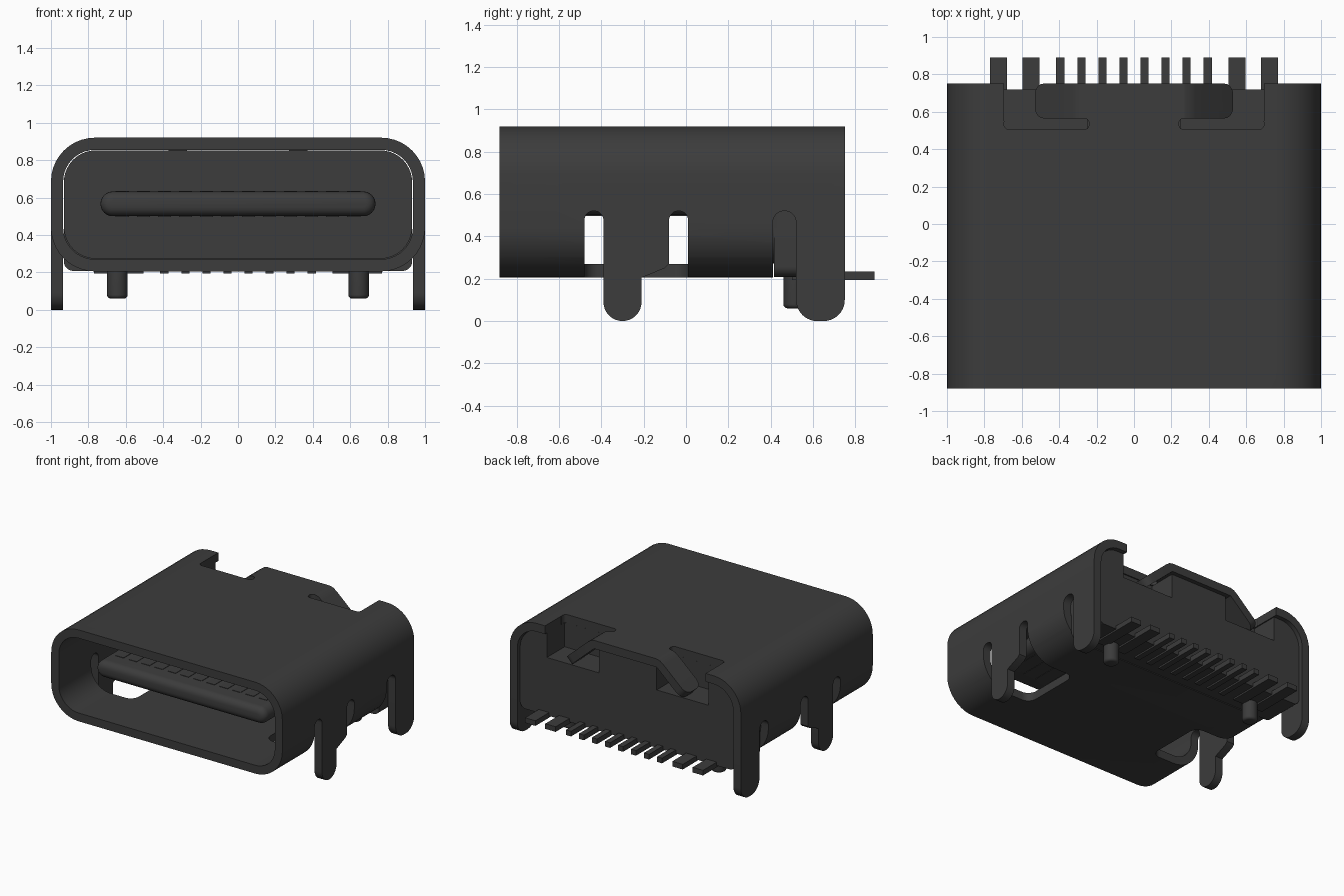
import bpy, bmesh, math

cube = bpy.data.objects.get("Cube")
if cube:
    bpy.data.objects.remove(cube, do_unlink=True)

metal = bpy.data.materials.new("dark_grey")
metal.use_nodes = True
GREY = (0.045, 0.045, 0.045, 1)
metal.diffuse_color = GREY
metal.node_tree.nodes["Principled BSDF"].inputs["Base Color"].default_value = GREY

TO_3D = {"x": lambda p, t: (t, p[0], p[1]),
         "y": lambda p, t: (p[0], t, p[1]),
         "z": lambda p, t: (p[0], p[1], t)}


def rounded(u0, u1, v0, v1, low=0.0, high=None, seg=10):
    """Rectangle outline with separate lower and upper corner radii."""
    high = low if high is None else high
    pts = []
    for i, (u, v, r) in enumerate([(u1, v1, high), (u0, v1, high), (u0, v0, low), (u1, v0, low)]):
        cu = u - r if u == u1 else u + r
        cv = v - r if v == v1 else v + r
        for k in range(seg + 1 if r else 1):
            a = math.radians(90) * (i + k / seg)
            p = (cu + r * math.cos(a), cv + r * math.sin(a))
            if not pts or math.dist(p, pts[-1]) > 1e-5:
                pts.append(p)
    if math.dist(pts[0], pts[-1]) < 1e-5:
        pts.pop()
    return pts


def prism(name, pts, axis, a, b, end_bevel=0.0, mirror=1):
    """Extrude an outline along an axis; optionally round the edge of end a."""
    bm = bmesh.new()
    first, last = ([bm.verts.new(TO_3D[axis](p, t)) for p in pts] for t in (a, b))
    cap = bm.faces.new(first)
    bm.faces.new(last)
    for i in range(len(pts)):
        j = (i + 1) % len(pts)
        bm.faces.new((first[i], first[j], last[j], last[i]))
    if end_bevel:
        bmesh.ops.recalc_face_normals(bm, faces=bm.faces)
        bmesh.ops.bevel(bm, geom=list(cap.edges), offset=end_bevel, segments=5,
                        profile=0.5, affect="EDGES")
    for v in bm.verts:
        v.co.x *= mirror
    bmesh.ops.recalc_face_normals(bm, faces=bm.faces)
    mesh = bpy.data.meshes.new(name)
    bm.to_mesh(mesh)
    bm.free()
    mesh.materials.append(metal)
    finish(mesh)
    obj = bpy.data.objects.new(name, mesh)
    bpy.context.collection.objects.link(obj)
    return obj


def finish(mesh):
    mesh.shade_smooth()
    mesh.set_sharp_from_angle(angle=math.radians(32))


def cut(obj, cutters):
    """Subtract the cutters, bake the result and drop the cutters."""
    for c in cutters:
        c.hide_render = True
        mod = obj.modifiers.new("cut", "BOOLEAN")
        mod.operation, mod.solver, mod.object = "DIFFERENCE", "EXACT", c
    bpy.context.view_layer.update()
    graph = bpy.context.evaluated_depsgraph_get()
    mesh = bpy.data.meshes.new_from_object(obj.evaluated_get(graph))
    obj.modifiers.clear()
    obj.data = mesh
    finish(mesh)
    for c in cutters:
        bpy.data.objects.remove(c, do_unlink=True)


FRONT, BACK = -0.88, 0.75
BOTTOM, TOP, WALL = 0.205, 0.92, 0.065
SPLIT = 0.44                      # height where legs leave the shell sides
INNER = 1 - WALL

# Shell: rounded tube with side slots, floor windows and roof openings
shell = prism("shell", rounded(-1, 1, BOTTOM, TOP, 0.235), "y", FRONT, BACK)
cutters = [
    prism("bore", rounded(-INNER, INNER, BOTTOM + WALL, TOP - WALL, 0.17), "y", -1, 1),
    prism("rear_floor", rounded(-1.1, 1.1, 0.41, 0.9), "z", 0.1, SPLIT)]
for s in (1, -1):
    cutters.append(prism("floor_window", rounded(0.57, 1.2, -0.48, 0.01, 0.07), "z", 0.1, SPLIT, mirror=s))
    for y0, y1 in ((-0.48, -0.39), (-0.08, 0.01), (0.41, 0.52)):
        cutters.append(prism("slot", rounded(y0, y1, 0.3, 0.52, 0, (y1 - y0) / 2 - 0.001),
                             "x", 0.85, 1.1, mirror=s))
    cutters.append(prism("roof_slot", rounded(0.24, 0.695, 0.505, 0.565, 0.028), "z", 0.8, 1.1, mirror=s))
    cutters.append(prism("roof_opening", rounded(0.27, 0.695, 0.55, 0.9), "z", 0.8, 1.1, mirror=s))
cut(shell, cutters)

# Legs: flat plates hanging from the shell sides
arc = [(-0.3 - 0.09 * math.cos(math.pi * k / 16), 0.09 - 0.09 * math.sin(math.pi * k / 16))
       for k in range(17)]
front_leg = [(-0.39, SPLIT)] + arc + [(-0.21, 0.205), (-0.1, 0.25), (-0.08, 0.27), (-0.08, SPLIT)]
rear_leg = rounded(0.52, BACK, 0, SPLIT, 0.1, 0)

# Bent roof wings, as a sheet cross-section
upper = [(0.27, TOP), (0.3, TOP - 0.008), (0.33, TOP - 0.03), (0.53, TOP - 0.21)]
lower = [(0.485, TOP - 0.258), (0.29, TOP - 0.082), (0.27, TOP - WALL)]

for s, side in ((1, "left"), (-1, "right")):
    prism(f"front_leg_{side}", front_leg, "x", INNER, 1, mirror=s)
    prism(f"rear_leg_{side}", rear_leg, "x", INNER, 1, mirror=s)
    wing = prism(f"roof_wing_{side}", upper + lower, "y", 0.565, BACK, mirror=s)
    # round the two free corners of each wing
    bm = bmesh.new()
    bm.from_mesh(wing.data)
    tips = [e for e in bm.edges if all(abs(v.co.x) > 0.4 for v in e.verts)
            and abs(e.verts[0].co.y - e.verts[1].co.y) < 1e-4]
    bmesh.ops.bevel(bm, geom=tips, offset=0.06, segments=5, profile=0.5, affect="EDGES")
    bm.to_mesh(wing.data)
    bm.free()
    finish(wing.data)

    # Locating peg under the insulator
    prism(f"locating_peg_{side}", rounded(0.59, 0.7, 0.46, 0.57, 0.0549), "z", 0.06, 0.25,
          end_bevel=0.02, mirror=s)

# Insulator: inner plug and rear block with two roof pockets
INSET = INNER - 0.004
prism("insulator_plug", rounded(-INSET, INSET, BOTTOM + WALL + 0.003, TOP - WALL - 0.003, 0.17),
      "y", 0.1, 0.43)
block = prism("insulator_block", rounded(-INSET, INSET, BOTTOM + 0.003, TOP - WALL - 0.003, 0.05, 0.17),
              "y", 0.415, 0.72)
cut(block, [prism("pocket", rounded(0.25, 0.7, 0.5, 0.9), "z", 0.66, 1, mirror=s) for s in (1, -1)])

# Tongue with contact plates on both faces
prism("tongue", rounded(-0.735, 0.735, 0.5, 0.632, 0.0655), "y", -0.72, 0.15, end_bevel=0.05)
for i in range(12):
    x = (i - 5.5) * 0.1125
    for z, face in ((0.632, "upper"), (0.497, "lower")):
        prism(f"contact_{face}_{i}", rounded(x - 0.035, x + 0.035, -0.58, 0.12), "z", z, z + 0.003)

# Solder pins along the rear
pins = [((i - 3.5) * 0.1125, 0.022) for i in range(8)]
pins += [(s * x, 0.045) for s in (1, -1) for x in (0.55, 0.725)]
for i, (x, half) in enumerate(pins):
    prism(f"solder_pin_{i}", rounded(x - half, x + half, 0.5, 0.89), "z", 0.195, 0.235)
